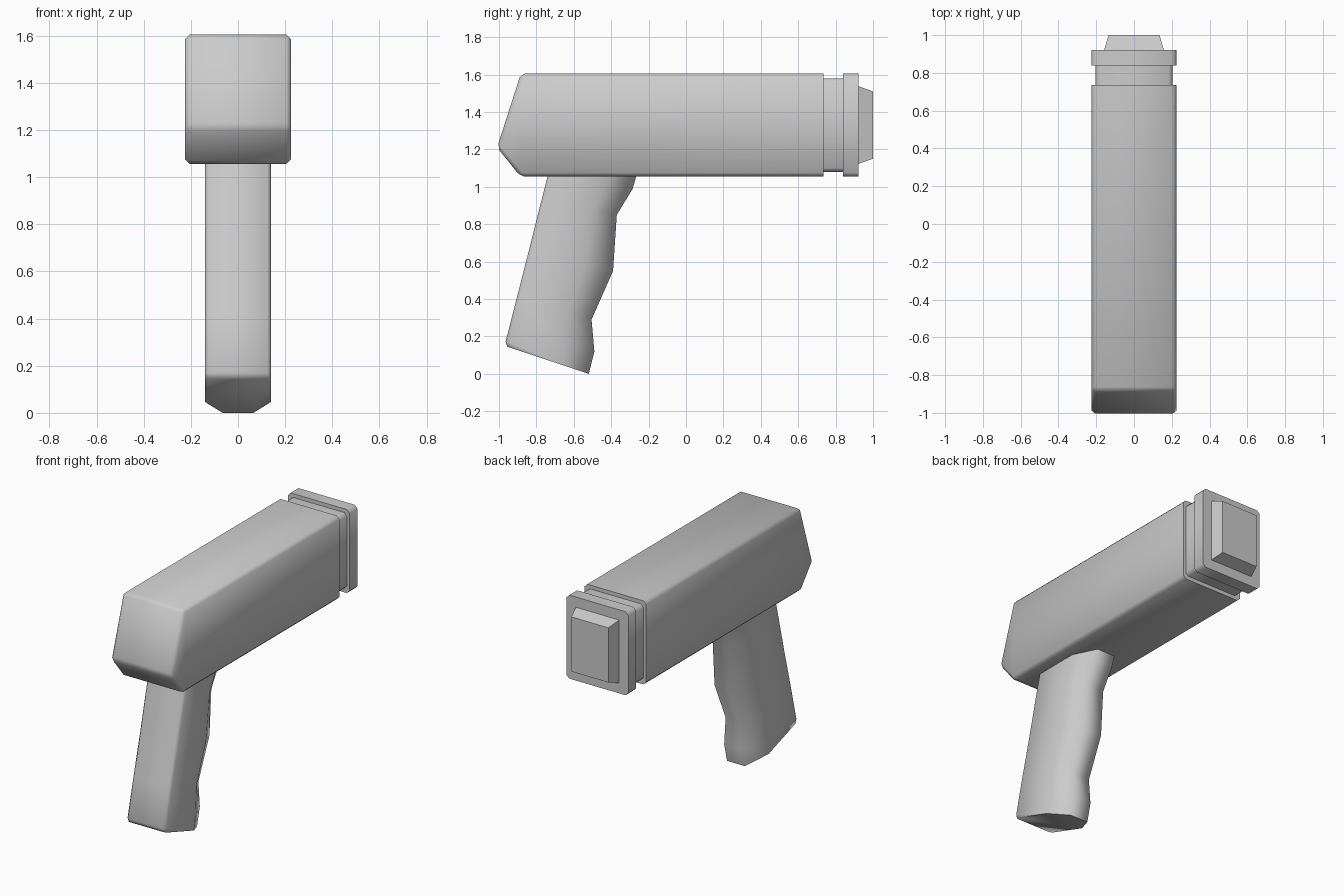
import bpy, bmesh, math

if "Cube" in bpy.data.objects:
    bpy.data.objects.remove(bpy.data.objects["Cube"])


def finish(name, bm, angle):
    bmesh.ops.recalc_face_normals(bm, faces=bm.faces)
    mesh = bpy.data.meshes.new(name)
    bm.to_mesh(mesh)
    bm.free()
    ob = bpy.data.objects.new(name, mesh)
    bpy.context.collection.objects.link(ob)
    bpy.ops.object.select_all(action='DESELECT')
    ob.select_set(True)
    bpy.context.view_layer.objects.active = ob
    bpy.ops.object.shade_smooth_by_angle(angle=math.radians(angle))
    return ob


def loft(rings):
    """Skin a list of equal-length closed rings and cap both ends."""
    bm = bmesh.new()
    loops = [[bm.verts.new(p) for p in ring] for ring in rings]
    n = len(loops[0])
    for a, b in zip(loops, loops[1:]):
        for i in range(n):
            j = (i + 1) % n
            bm.faces.new((a[i], a[j], b[j], b[i]))
    bm.faces.new(loops[0])
    bm.faces.new(loops[-1])
    return bm


def rect(y, hx, z0, z1):
    return [(-hx, y, z0), (hx, y, z0), (hx, y, z1), (-hx, y, z1)]


def bevel(bm, edges, offset):
    bmesh.ops.bevel(bm, geom=edges, offset=offset, segments=1,
                    profile=0.5, affect='EDGES')


# Barrel housing: side profile with a pointed nose, rear rim left sharp
profile = [(-1.01, 1.21), (-0.883, 1.605), (0.735, 1.605),
           (0.735, 1.055), (-0.885, 1.055)]
bm = loft([[(x, y, z) for y, z in profile] for x in (-0.225, 0.225)])
bevel(bm, [e for e in bm.edges if any(v.co.y < 0.7 for v in e.verts)], 0.02)
finish("barrel_housing", bm, 50)

# Recessed neck and end collar, with softened lengthwise corners
for name, y0, y1, hx, z0, z1 in (
        ("recessed_neck", 0.72, 0.85, 0.205, 1.08, 1.58),
        ("end_collar", 0.84, 0.922, 0.225, 1.055, 1.605)):
    bm = loft([rect(y0, hx, z0, z1), rect(y1, hx, z0, z1)])
    bevel(bm, [e for e in bm.edges
               if abs(e.verts[0].co.y - e.verts[1].co.y) > 0.01], 0.02)
    finish(name, bm, 50)

# Tapered end cap
bm = loft([rect(0.915, 0.16, 1.12, 1.54), rect(1.0, 0.135, 1.15, 1.51)])
finish("end_cap", bm, 20)

# Grip: tilted sections, each given by its rear and front (y, z) points
sections = [((-0.723, 1.12), (-0.25, 1.11)),
            ((-0.739, 1.06), (-0.285, 0.99)),
            ((-0.767, 0.95), (-0.37, 0.85)),
            ((-0.835, 0.68), (-0.39, 0.55)),
            ((-0.901, 0.42), (-0.505, 0.29)),
            ((-0.965, 0.17), (-0.49, 0.12)),
            ((-0.955, 0.145), (-0.52, 0.0))]
outline = [(0.125, 0), (0.14, 0.035), (0.14, 0.68), (0.065, 1)]
outline += [(-x, t) for x, t in reversed(outline)]
rings = [[(x, r[0] + (f[0] - r[0]) * t, r[1] + (f[1] - r[1]) * t)
          for x, t in outline] for r, f in sections]
finish("grip", loft(rings), 65)
